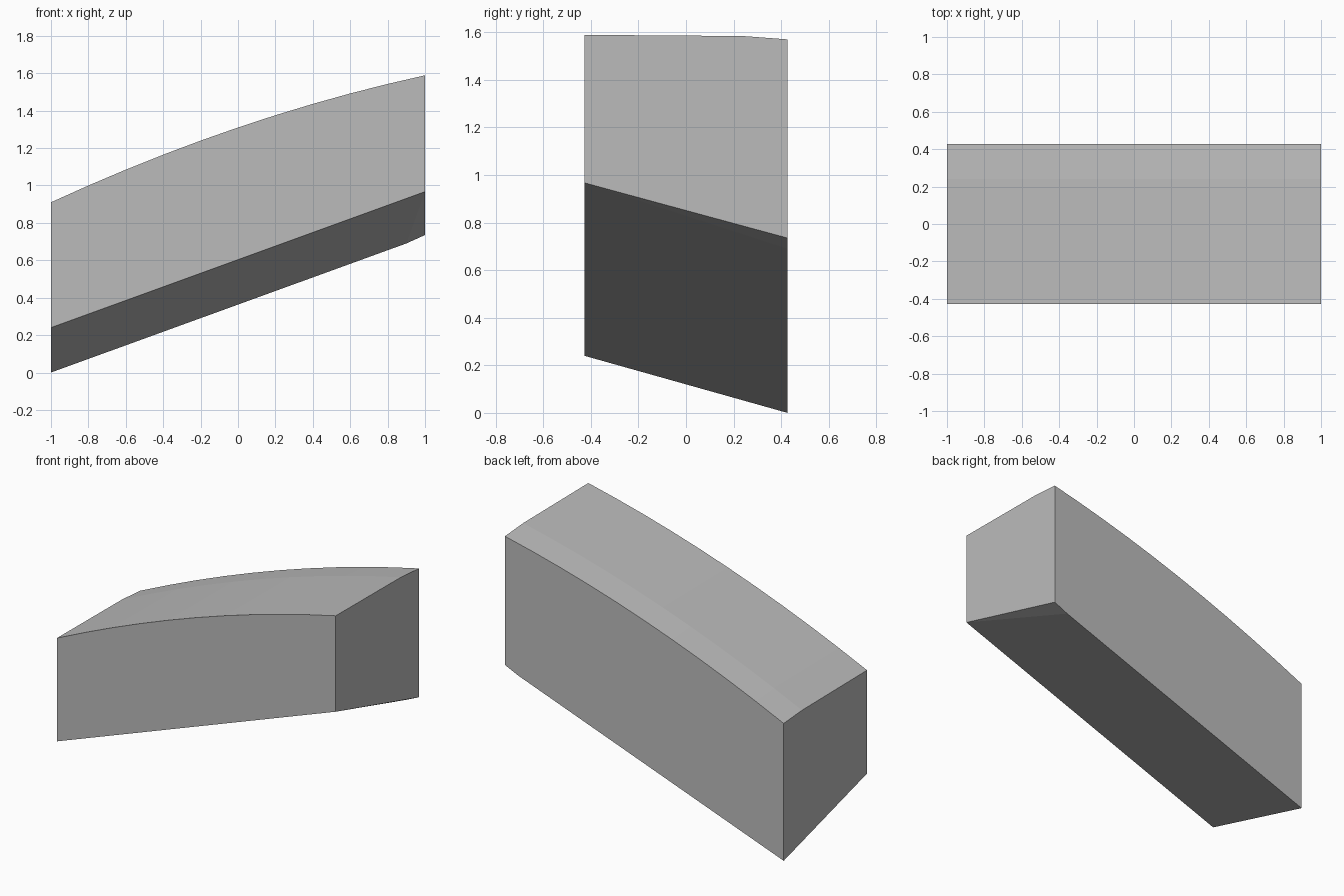
import bpy
import bmesh

cube = bpy.data.objects.get("Cube")
if cube:
    bpy.data.objects.remove(cube, do_unlink=True)

FRONT, CREASE, BACK = -0.427, 0.24, 0.427
SEGMENTS = 10


def crown(x):
    """Height of the arched top edge."""
    return 1.31 + 0.3395 * x - 0.0605 * x * x


# Single plain grey
grey = bpy.data.materials.new("plain grey")
grey.use_nodes = True
colour = (0.50, 0.50, 0.50, 1)
grey.diffuse_color = colour
grey.node_tree.nodes["Principled BSDF"].inputs["Base Color"].default_value = colour

bm = bmesh.new()

# Arched top: a nearly level strip and a narrow strip dropping to the back
xs = [-1 + 2 * i / SEGMENTS for i in range(SEGMENTS + 1)]
rails = [[bm.verts.new((x, y, crown(x) - drop)) for x in xs]
         for y, drop in ((FRONT, 0), (CREASE, 0.005), (BACK, 0.019))]
for a, b in zip(rails, rails[1:]):
    for i in range(SEGMENTS):
        bm.faces.new((a[i], a[i + 1], b[i + 1], b[i]))
top_front, top_crease, top_back = rails

# Sloping underside with a small triangular facet at the high back corner
low_front = bm.verts.new((-1, FRONT, 0.24))
high_front = bm.verts.new((1, FRONT, 0.967))
high_back = bm.verts.new((1, BACK, 0.735))
facet = bm.verts.new((0.9, BACK, 0.69))
low_back = bm.verts.new((-1, BACK, 0))
bm.faces.new((low_front, low_back, facet, high_front))
bm.faces.new((facet, high_back, high_front))

# Upright sides and ends
bm.faces.new([low_front, high_front] + top_front[::-1])
bm.faces.new([high_back, facet, low_back] + top_back)
bm.faces.new((low_back, low_front, top_front[0], top_crease[0], top_back[0]))
bm.faces.new((high_front, high_back, top_back[-1], top_crease[-1], top_front[-1]))
bmesh.ops.recalc_face_normals(bm, faces=bm.faces[:])

mesh = bpy.data.meshes.new("arched_block")
bm.to_mesh(mesh)
bm.free()
mesh.materials.append(grey)
block = bpy.data.objects.new("arched_block", mesh)
bpy.context.collection.objects.link(block)
